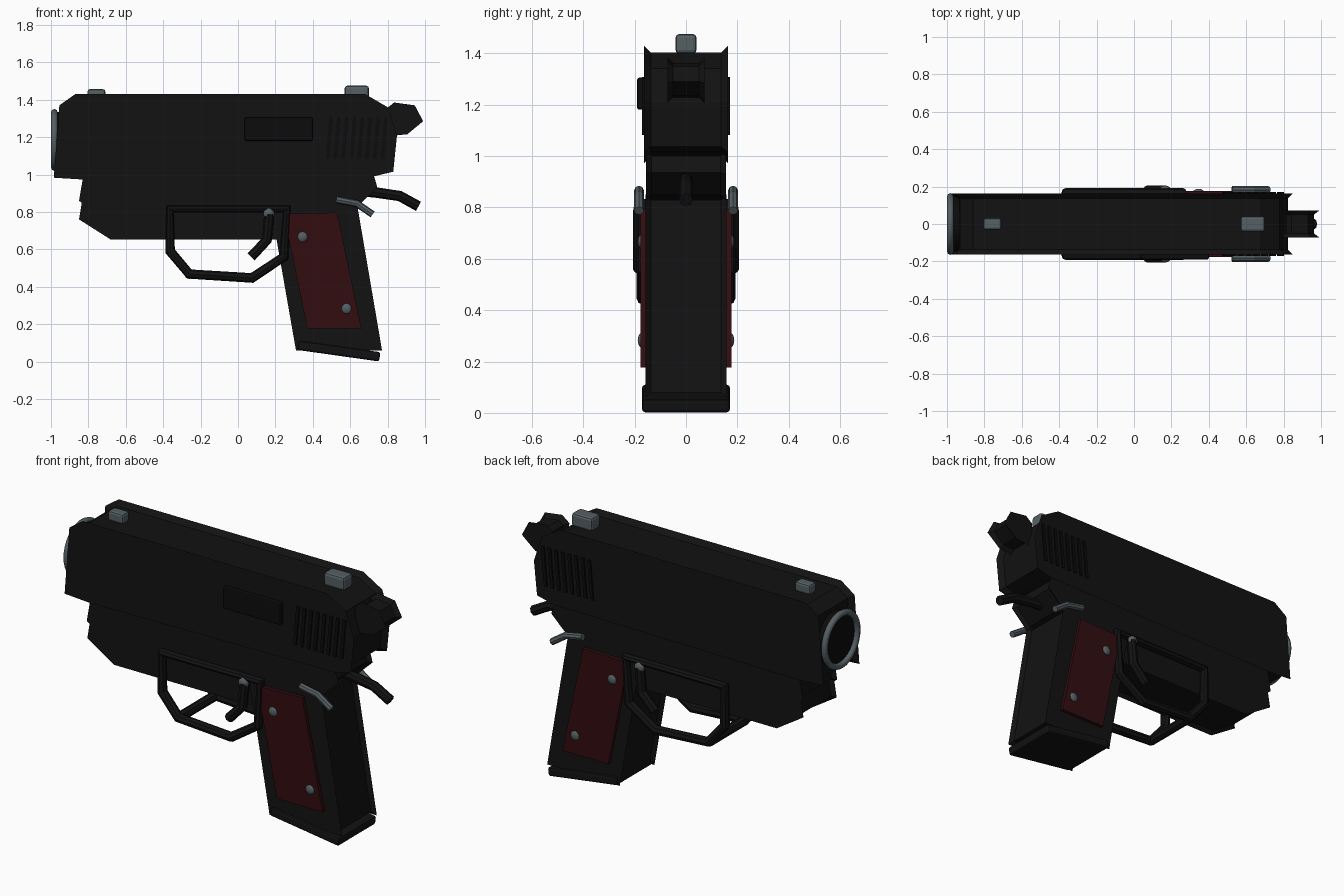
import bpy, bmesh, math
from mathutils import Vector, Matrix

if "Cube" in bpy.data.objects:
    bpy.data.objects.remove(bpy.data.objects["Cube"])


def material(name, rgb):
    m = bpy.data.materials.new(name)
    m.diffuse_color = (*rgb, 1)
    m.use_nodes = True
    m.node_tree.nodes["Principled BSDF"].inputs["Base Color"].default_value = m.diffuse_color
    return m


BLACK = material("matte_black", (0.006, 0.006, 0.0065))
DEEP = material("deep_black", (0.0035, 0.0035, 0.004))
RED = material("dark_red", (0.032, 0.004, 0.005))
STEEL = material("steel_grey", (0.09, 0.115, 0.125))


def finish(bm, name, mat, smooth=False):
    bmesh.ops.recalc_face_normals(bm, faces=bm.faces[:])
    for f in bm.faces:
        f.smooth = smooth
    me = bpy.data.meshes.new(name)
    bm.to_mesh(me)
    bm.free()
    me.materials.append(mat)
    ob = bpy.data.objects.new(name, me)
    bpy.context.collection.objects.link(ob)
    return ob


def inset(pts, d):
    """Move a clockwise or counter-clockwise outline inwards by d."""
    n = len(pts)
    area = sum(pts[i][0] * pts[(i + 1) % n][1] - pts[(i + 1) % n][0] * pts[i][1] for i in range(n))
    s = 1 if area > 0 else -1
    out = []
    for i in range(n):
        p, a, b = Vector(pts[i]), Vector(pts[i - 1]), Vector(pts[(i + 1) % n])
        e1, e2 = (p - a).normalized(), (b - p).normalized()
        n1, n2 = Vector((-e1.y, e1.x)) * s, Vector((-e2.y, e2.x)) * s
        out.append(p + (n1 + n2) * d / max(1 + n1.dot(n2), 0.4))
    return out


def slab(name, pts, y0, y1, mat, flare=0.0):
    """Side profile extruded along y; flare makes the rims stand proud of the middle."""
    bm = bmesh.new()
    rings = [(y0, pts), (y1, pts)]
    if flare:
        small = inset(pts, flare)
        rings = [(y0, pts), (y0 + flare, small), (y1 - flare, small), (y1, pts)]
    loops = [[bm.verts.new((p[0], y, p[1])) for p in r] for y, r in rings]
    n = len(pts)
    for a, b in zip(loops, loops[1:]):
        for i in range(n):
            j = (i + 1) % n
            bm.faces.new((a[i], a[j], b[j], b[i]))
    bm.faces.new(loops[0])
    bm.faces.new(loops[-1])
    return finish(bm, name, mat)


def box(name, centre, size, mat, tilt=0.0, bevel=0.0):
    bm = bmesh.new()
    bmesh.ops.create_cube(bm, size=1)
    bmesh.ops.scale(bm, vec=size, verts=bm.verts)
    if bevel:
        bmesh.ops.bevel(bm, geom=bm.edges[:], offset=bevel, segments=2, profile=0.5, affect='EDGES')
    m = Matrix.Translation(centre) @ Matrix.Rotation(math.radians(tilt), 4, 'Y')
    bmesh.ops.transform(bm, matrix=m, verts=bm.verts)
    return finish(bm, name, mat)


def tube(name, pts, radius, mat, closed=False):
    cu = bpy.data.curves.new(name + "_path", 'CURVE')
    cu.dimensions = '3D'
    cu.bevel_depth, cu.bevel_resolution, cu.use_fill_caps = radius, 2, True
    sp = cu.splines.new('POLY')
    sp.points.add(len(pts) - 1)
    for q, p in zip(sp.points, pts):
        q.co = (*p, 1)
    sp.use_cyclic_u = closed
    sp.use_smooth = False
    tmp = bpy.data.objects.new(name + "_path", cu)
    bpy.context.collection.objects.link(tmp)
    me = bpy.data.meshes.new_from_object(tmp.evaluated_get(bpy.context.evaluated_depsgraph_get()))
    bpy.data.objects.remove(tmp)
    me.materials.clear()
    me.materials.append(mat)
    ob = bpy.data.objects.new(name, me)
    bpy.context.collection.objects.link(ob)
    return ob


def dome(name, centre, size, mat):
    bm = bmesh.new()
    bmesh.ops.create_uvsphere(bm, u_segments=12, v_segments=8, radius=1)
    bmesh.ops.scale(bm, vec=size, verts=bm.verts)
    bmesh.ops.translate(bm, vec=centre, verts=bm.verts)
    return finish(bm, name, mat, True)


# Main body: slide, frame, dust cover, grip, hammer
slab("slide", [(-.87, 1.43), (.68, 1.43), (.80, 1.36), (.85, 1.21), (.83, 1.015),
               (.725, .99), (-.826, .973), (-.985, .983), (-.955, 1.37)], -.163, .163, BLACK, .027)
slab("frame", [(-.826, 1.0), (-.85, .86), (-.83, .845), (.20, .80), (.64, .83),
               (.745, .93), (.72, 1.02)], -.155, .155, BLACK, .02)
slab("dust_cover", [(-.83, .88), (-.85, .76), (-.68, .652), (.25, .652), (.25, .88)],
     -.15, .15, BLACK, .02)
slab("grip", [(.175, .83), (.31, .06), (.77, .06), (.635, .85)], -.157, .157, BLACK, .02)
slab("hammer", [(.79, 1.35), (.835, 1.385), (.945, 1.37), (.99, 1.285), (.905, 1.215),
                (.80, 1.205)], -.072, .072, BLACK, .022)
box("magazine_base", (.54, 0, .056), (.44, .342, .05), BLACK, tilt=8, bevel=.012)

# Sights
box("front_sight", (-.757, 0, 1.428), (.095, .062, .056), STEEL, bevel=.012)
box("rear_sight", (.635, 0, 1.437), (.13, .082, .076), STEEL, bevel=.014)

# Muzzle ring and dark bore
bm = bmesh.new()
N, M = 32, 8
grid = [[bm.verts.new((-.982 + .018 * math.cos(b),
                       (.147 + .018 * math.sin(b)) * math.cos(a),
                       1.185 + (.147 + .018 * math.sin(b)) * math.sin(a)))
         for b in (2 * math.pi * j / M for j in range(M))]
        for a in (2 * math.pi * i / N for i in range(N))]
for i in range(N):
    for j in range(M):
        k, l = (i + 1) % N, (j + 1) % M
        bm.faces.new((grid[i][j], grid[k][j], grid[k][l], grid[i][l]))
finish(bm, "muzzle_ring", STEEL, True)
bm = bmesh.new()
bmesh.ops.create_cone(bm, cap_ends=True, segments=32, radius1=.148, radius2=.148, depth=.08)
bmesh.ops.transform(bm, matrix=Matrix.Translation((-.935, 0, 1.185)) @ Matrix.Rotation(math.pi / 2, 4, 'Y'),
                    verts=bm.verts)
finish(bm, "bore", DEEP)

# Ejection port on the front side only
box("ejection_port", (.2175, -.17, 1.243), (.365, .04, .125), DEEP, bevel=.008)

# Tang behind the grip
tube("tang", [(.66, 0, .91), (.73, 0, .905), (.865, 0, .885), (.965, 0, .83)], .028, BLACK)

# Parts repeated on both sides
GUARD = [(-.363, .815), (-.363, .59), (-.26, .468), (.075, .447), (.245, .56), (.262, .815)]
for s, side in ((-1, "front"), (1, "back")):
    slab("grip_panel_" + side, [(.245, .79), (.53, .797), (.66, .176), (.37, .176)],
         *sorted((s * .15, s * .177)), RED)
    for i, (x, z) in enumerate(((.345, .667), (.58, .283))):
        dome(f"grip_screw_{side}_{i}", (x, s * .172, z), (.029, .016, .029), STEEL)
    dome("trigger_pin_" + side, (.165, s * .185, .79), (.03, .02, .03), STEEL)
    tube("trigger_guard_" + side, [(x, s * .166, z) for x, z in GUARD], .027, BLACK, closed=True)
    tube("trigger_" + side, [(x, s * .18, z) for x, z in ((.167, .79), (.155, .65), (.07, .56))],
         .027, BLACK)
    tube("safety_lever_" + side, [(x, s * .183, z) for x, z in ((.525, .866), (.635, .845), (.72, .787))],
         .019, STEEL)
    for i in range(8):
        box(f"serration_{side}_{i}", (.488 + i * .042, s * .162, 1.195), (.018, .018, .225), DEEP, tilt=5)

# Cross bar joining the two guard loops
tube("guard_cross_bar", [(-.26, -.166, .468), (-.26, .166, .468)], .027, BLACK)
